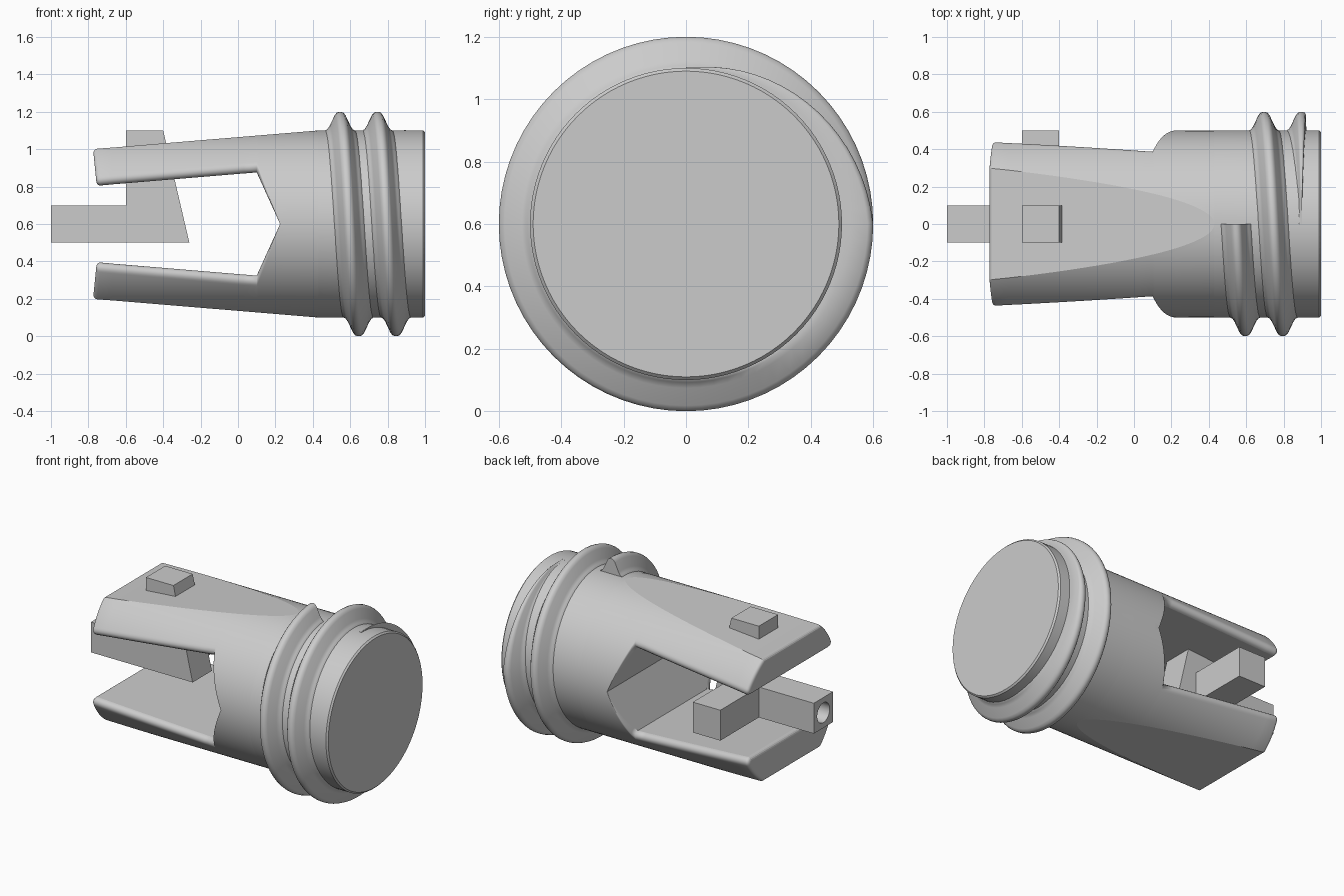
import bpy, bmesh
from math import sin, cos, pi, sqrt, asin, atan2

if "Cube" in bpy.data.objects:
    bpy.data.objects.remove(bpy.data.objects["Cube"])

AXIS_Z = 0.6      # height of the plug's axis
RADIUS = 0.5

grey = bpy.data.materials.new("light_grey")
grey.use_nodes = True
grey.diffuse_color = (0.6, 0.6, 0.6, 1)
grey.node_tree.nodes["Principled BSDF"].inputs["Base Color"].default_value = (0.6, 0.6, 0.6, 1)


def finish(bm, name, z=0.0):
    """Clean the mesh and link it as a named object."""
    bmesh.ops.remove_doubles(bm, verts=bm.verts, dist=1e-5)
    bmesh.ops.recalc_face_normals(bm, faces=bm.faces)
    mesh = bpy.data.meshes.new(name)
    bm.to_mesh(mesh)
    bm.free()
    mesh.materials.append(grey)
    obj = bpy.data.objects.new(name, mesh)
    obj.location.z = z
    bpy.context.collection.objects.link(obj)
    return obj


def prism(name, outline, y0, y1):
    """Extrude an (x, z) outline from y0 to y1."""
    bm = bmesh.new()
    face = bm.faces.new([bm.verts.new((x, y0, z)) for x, z in outline])
    side = bmesh.ops.extrude_face_region(bm, geom=[face])
    moved = [v for v in side["geom"] if isinstance(v, bmesh.types.BMVert)]
    bmesh.ops.translate(bm, verts=moved, vec=(0, y1 - y0, 0))
    return finish(bm, name)


def box(name, x0, x1, y0, y1, z0, z1):
    return prism(name, [(x0, z0), (x1, z0), (x1, z1), (x0, z1)], y0, y1)


# ---- Plug body: upper half lofted along x, mirrored for the lower half ----
END, CORNER, APEX = -0.765, 0.1, 0.225
FILLET, ARC = 5, 24


def outer(x):
    return 0.4 + (x + 0.775) * 0.083


def inner(x):
    if x <= CORNER:
        return 0.205 + (x + 0.755) * 0.083
    return max(0, inner(CORNER) * (APEX - x) / (APEX - CORNER))


def section(x, inset=0.0):
    """Slice of the disc between slot and sloped flat, slot edge rounded."""
    rad = RADIUS - inset
    zi = inner(x) + (inset if x < APEX else 0)
    zo = outer(x) - inset if x < CORNER else outer(x)
    r = 0.03 if x <= CORNER else max(0, 0.03 * (APEX - x) / (APEX - CORNER))
    r = max(r - inset, 0.01) if x < CORNER else r
    cz = zi + r
    cy = sqrt((rad - r) ** 2 - cz ** 2)
    a, b = atan2(cz, cy), asin(min(1, zo / rad))
    half = []
    for i in range(FILLET):
        t = -pi / 2 + (a + pi / 2) * i / FILLET
        half.append((cy + r * cos(t), cz + r * sin(t)))
    for i in range(ARC + 1):
        t = a + (b - a) * i / ARC
        half.append((rad * cos(t), rad * sin(t)))
    loop = half + [(-y, z) for y, z in reversed(half)]
    lean = 0.1 if x < -0.7 else 0      # the arm tips are cut square to the slope
    return [(x + lean * (0.3 - z), y, z) for y, z in loop]


TIP = 0.022
stations = []
for i in range(5):                      # rounded arm tip
    t = pi / 2 * i / 4
    stations.append((END + TIP * (1 - cos(pi / 2 - t)) if i == 0 else END + TIP * (1 - cos(t)),
                     TIP * (1 - sin(t))))
stations[0] = (END, TIP)
tip_x = stations[-1][0]
stations += [(tip_x + (CORNER - tip_x) * i / 12, 0) for i in range(1, 13)]
stations += [(CORNER + (APEX - CORNER) * i / 12, 0) for i in range(1, 12)]
stations += [(APEX, 0)]
flat_end = -0.775 + 0.1 / 0.083
stations += [(APEX + (flat_end - APEX) * (1 - (1 - i / 10) ** 2), 0) for i in range(1, 11)]
stations += [(0.7, 0), (0.99, 0), (1.0, 0.01)]

bm = bmesh.new()
rings = [[bm.verts.new(p) for p in section(x, d)] for x, d in stations]
count = len(rings[0])
for (x, _), r0, r1 in zip(stations, rings, rings[1:]):
    for i in range(count):
        j = (i + 1) % count
        slot_face = i == count - 1
        if slot_face and x >= APEX - 1e-6:
            continue                    # halves join here, no inner wall
        f = bm.faces.new((r0[i], r0[j], r1[j], r1[i]))
        f.smooth = not slot_face and i != count // 2 - 1 and x < 0.985
bm.faces.new(rings[0])
bm.faces.new(rings[-1])
body = finish(bm, "plug_body", AXIS_Z)
mirror = body.modifiers.new("lower_half", "MIRROR")
mirror.use_axis = (False, False, True)
mirror.merge_threshold = 0.0005

# ---- Screw thread: ridge profile swept along a helix, fading out at the end ----
PROFILE = [(-0.085, -0.02), (-0.08, 0.0), (-0.066, 0.008), (-0.054, 0.026), (-0.028, 0.082),
           (-0.018, 0.095), (-0.006, 0.1)]
PROFILE += [(-x, h) for x, h in reversed(PROFILE)]
STEPS = 72
bm = bmesh.new()
rings = []
for s in range(2 * STEPS + 1):
    turn = s / STEPS
    ang = 2 * pi * turn
    x0 = 0.545 + 0.2 * min(turn, 1.75)
    size = min(1, max(0.03, (2 - turn) / 0.25))
    limit = 0.085 - 0.06 * min(1, max(0, (turn - 1.5) / 0.25))
    ring = []
    for dx, h in PROFILE:
        rad = RADIUS + (h * size if h > 0 else h)
        ring.append(bm.verts.new((x0 + min(dx, limit) * max(size, 0.15),
                                  -rad * sin(ang), rad * cos(ang))))
    rings.append(ring)
n = len(PROFILE)
for r0, r1 in zip(rings, rings[1:]):
    for i in range(n):
        f = bm.faces.new((r0[i], r0[(i + 1) % n], r1[(i + 1) % n], r1[i]))
        f.smooth = True
bm.faces.new(rings[0])
bm.faces.new(rings[-1])
finish(bm, "screw_thread", AXIS_Z)

# ---- Latch: stem with a bored end, sloped upright and side arm ----
stem = box("latch_stem", -1.0, -0.6, -0.1, 0.1, 0.5, 0.7)
prism("latch_upright", [(-0.6, 0.5), (-0.26, 0.5), (-0.4, 1.1), (-0.6, 1.1)], -0.1, 0.1)
box("latch_side_arm", -0.6, -0.4, 0.1, 0.5, 0.5, 0.7)

bpy.ops.mesh.primitive_cylinder_add(vertices=32, radius=0.065, depth=0.6,
                                    location=(-1.0, 0, AXIS_Z), rotation=(0, pi / 2, 0))
bore = bpy.context.object
bore.name = "bore_cutter"
bore.hide_render = True
cut = stem.modifiers.new("bore", "BOOLEAN")
cut.operation = "DIFFERENCE"
cut.solver = "EXACT"
cut.object = bore
bpy.context.view_layer.objects.active = stem
bpy.ops.object.modifier_apply(modifier=cut.name)
bpy.data.objects.remove(bore)
bpy.ops.object.select_all(action="DESELECT")
stem.select_set(True)
bpy.ops.object.shade_smooth_by_angle()
